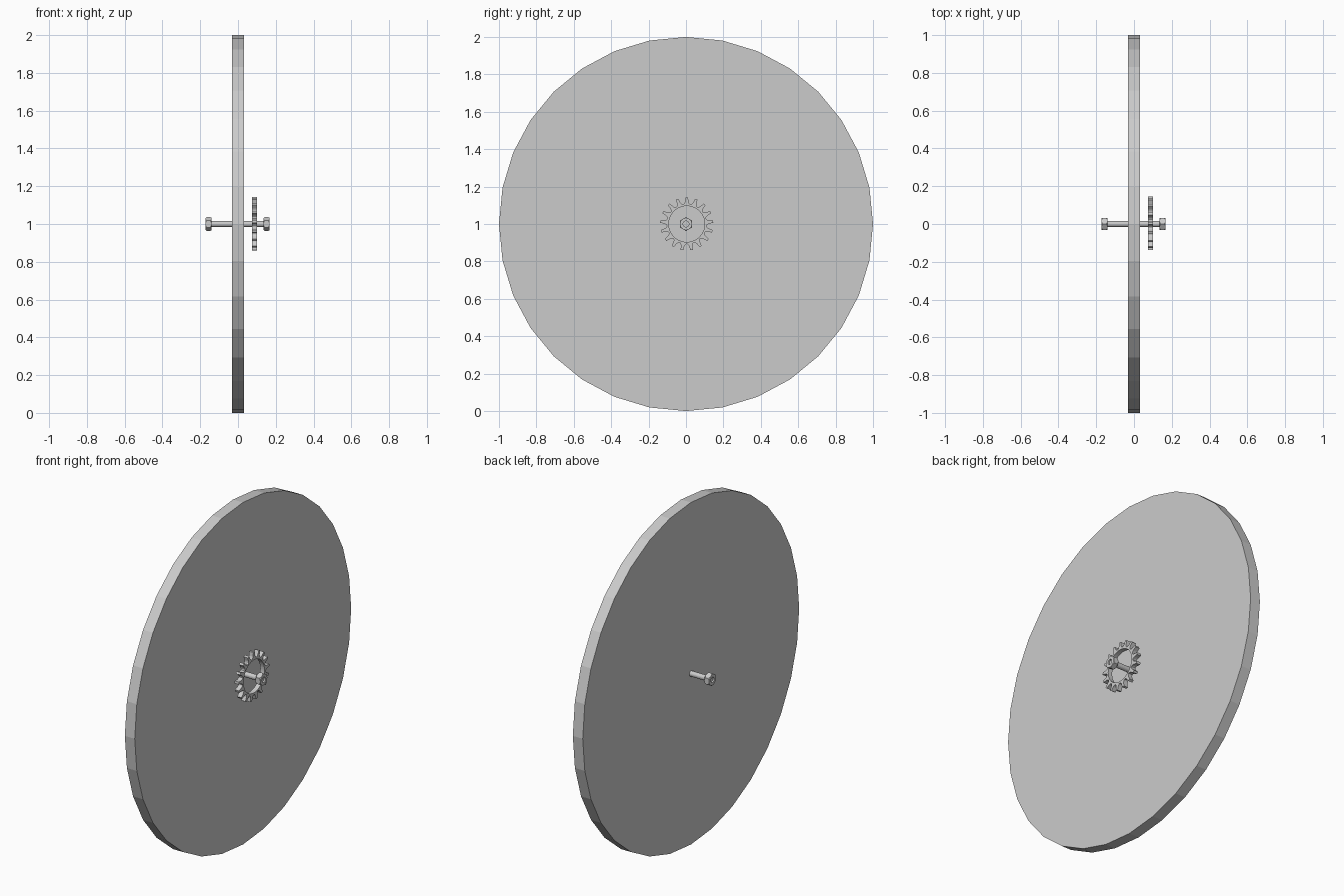
import bpy, math

if "Cube" in bpy.data.objects:
    bpy.data.objects.remove(bpy.data.objects["Cube"])

HUB_Z = 1.0


def loft(name, rings, closed=False):
    """Join rings of (x, radius, angle) points around the x axis; angle 0 points up."""
    n = len(rings[0])
    verts = [(x, r * math.sin(a), r * math.cos(a)) for ring in rings for x, r, a in ring]
    faces = []
    count = len(rings)
    for k in range(count if closed else count - 1):
        a, b = k * n, ((k + 1) % count) * n
        faces += [(a + i, a + (i + 1) % n, b + (i + 1) % n, b + i) for i in range(n)]
    if not closed:
        faces += [tuple(range(n))[::-1], tuple(range((count - 1) * n, count * n))]
    mesh = bpy.data.meshes.new(name)
    mesh.from_pydata(verts, [], faces)
    mesh.update()
    obj = bpy.data.objects.new(name, mesh)
    obj.location = (0, 0, HUB_Z)
    bpy.context.collection.objects.link(obj)
    # consistent outward normals
    import bmesh
    bm = bmesh.new()
    bm.from_mesh(mesh)
    bmesh.ops.recalc_face_normals(bm, faces=bm.faces)
    bm.to_mesh(mesh)
    bm.free()
    return obj


def circle(x, r, n):
    return [(x, r, 2 * math.pi * i / n) for i in range(n)]


# large 32-sided wheel disc and its axle
loft("wheel_disc", [circle(-0.032, 1.0, 32), circle(0.032, 1.0, 32)])
loft("axle", [circle(-0.163, 0.0155, 24), circle(0.158, 0.0155, 24)])


# chamfered hex nuts, corners pointing up and down
def hex_nut(name, x, radius=0.037, half=0.016):
    n = 24
    flat = radius * math.cos(math.pi / 6)

    def edge(side):
        ring = []
        for i in range(n):
            a = 2 * math.pi * i / n
            off = (a + 1e-9) % (math.pi / 3) - math.pi / 6
            r = flat / math.cos(off)
            ring.append((x + side * (half - (r - flat) * 1.4), r, a))
        return ring

    loft(name, [circle(x - half, 0.0155, n), circle(x - half, flat, n), edge(-1),
                edge(1), circle(x + half, flat, n), circle(x + half, 0.0155, n)], closed=True)


hex_nut("left_nut", -0.156)
hex_nut("right_nut", 0.151)

# open sprocket ring with 17 teeth
TEETH = 17
pitch = 2 * math.pi / TEETH
tooth = [(-0.5, 0.106), (-0.34, 0.109), (-0.21, 0.119), (-0.13, 0.142),
         (0.13, 0.142), (0.21, 0.119), (0.34, 0.109)]
outline = [(r, (i + f) * pitch) for i in range(TEETH) for f, r in tooth]
x0, x1, bore = 0.074, 0.101, 0.096
sprocket = loft("sprocket", [[(x0, bore, a) for r, a in outline],
                             [(x0, r, a) for r, a in outline],
                             [(x1, r, a) for r, a in outline],
                             [(x1, bore, a) for r, a in outline]], closed=True)
sprocket.location.y = 0.004
